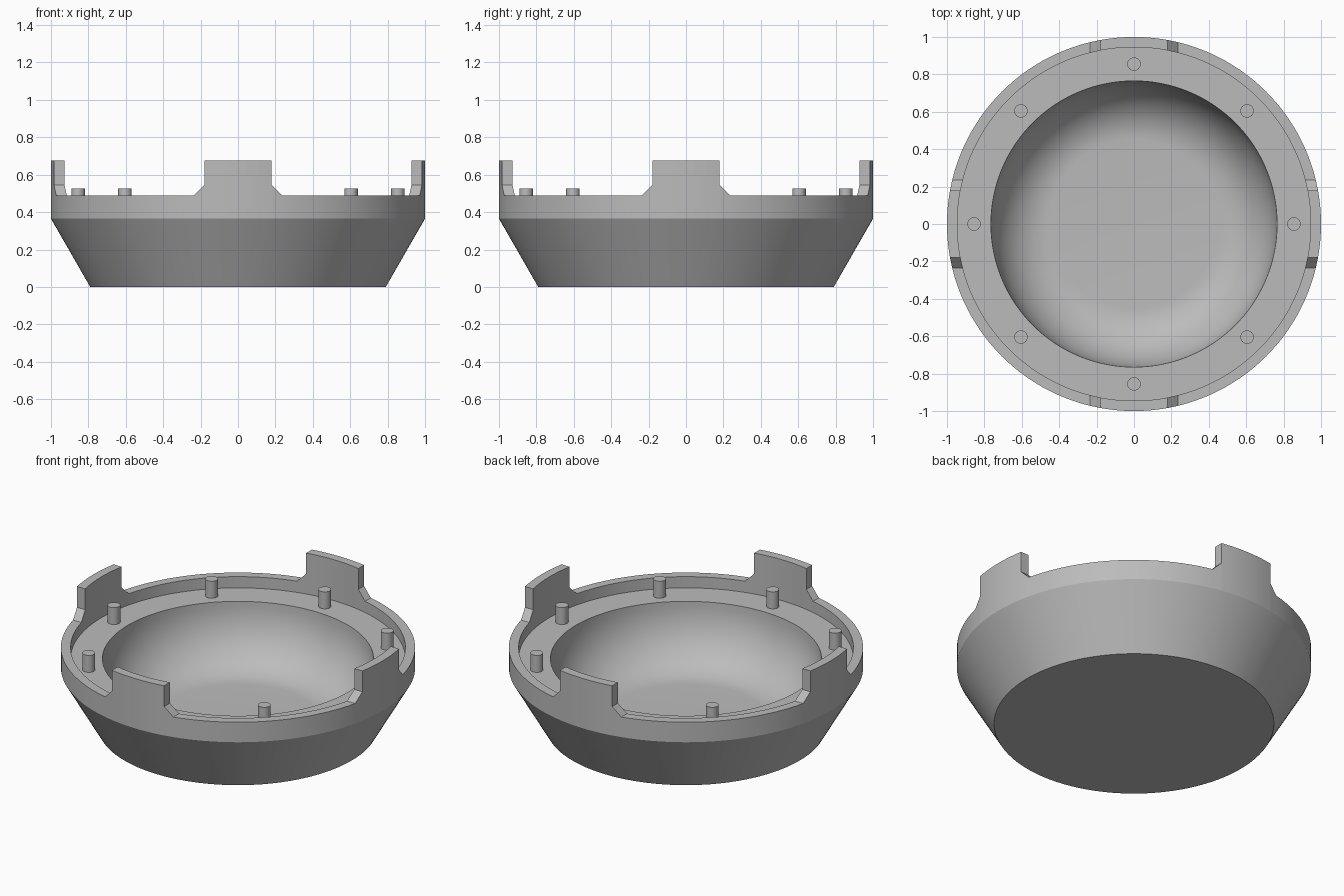
import bpy, bmesh
from math import sin, cos, pi, asin

if "Cube" in bpy.data.objects:
    bpy.data.objects.remove(bpy.data.objects["Cube"], do_unlink=True)

grey = bpy.data.materials.new("Light grey")
grey.use_nodes = True
colour = (0.5, 0.5, 0.5, 1)
grey.diffuse_color = colour
grey.node_tree.nodes["Principled BSDF"].inputs["Base Color"].default_value = colour

R, INNER, LEDGE, RIM, TAB = 1.0, 0.945, 0.42, 0.49, 0.675
HALF, FLARE = 0.18, 0.235
HOLE, FLOOR_R, FLOOR = 0.765, 0.45, 0.05


def finish(bm, name):
    bmesh.ops.recalc_face_normals(bm, faces=bm.faces)
    mesh = bpy.data.meshes.new(name)
    bm.to_mesh(mesh)
    bm.free()
    ob = bpy.data.objects.new(name, mesh)
    bpy.context.collection.objects.link(ob)
    mesh.materials.append(grey)
    bpy.ops.object.select_all(action="DESELECT")
    ob.select_set(True)
    bpy.context.view_layer.objects.active = ob
    bpy.ops.object.shade_smooth_by_angle(angle=pi * 25 / 180)
    return ob


# Columns for one quarter: a tab with flared feet, then plain rim.
# Each column is (angle on inside, angle on outside, top height).
tab = [(-FLARE, RIM), (-HALF, RIM + FLARE - HALF)]
tab += [(HALF * (i / 5 - 1), TAB) for i in range(11)]
tab += [(HALF, RIM + FLARE - HALF), (FLARE, RIM)]
quarter = [(asin(x / INNER), asin(x / R), z) for x, z in tab]
a_in, a_out = quarter[-1][:2]
STEPS = 24
for i in range(1, STEPS):
    t = i / STEPS
    quarter.append((a_in + t * (pi / 2 - 2 * a_in),
                    a_out + t * (pi / 2 - 2 * a_out), RIM))
columns = [(a + q * pi / 2, b + q * pi / 2, z)
           for q in range(4) for a, b, z in quarter]

# Bowl shell: rounded hollow, ledge, raised rim with tabs, tapered outside
ARC = 14
hollow = [(FLOOR_R + (HOLE - FLOOR_R) * sin(i * pi / 2 / ARC),
           LEDGE - (LEDGE - FLOOR) * cos(i * pi / 2 / ARC)) for i in range(ARC + 1)]
bm = bmesh.new()
rings = []
for a, b, top in columns:
    inside = hollow + [(INNER, LEDGE), (INNER, top)]
    outside = [(R, top), (R, 0.365), (0.79, 0)]
    points = [(r, a, z) for r, z in inside] + [(r, b, z) for r, z in outside]
    rings.append([bm.verts.new((r * cos(t), r * sin(t), z)) for r, t, z in points])
for k, one in enumerate(rings):
    two = rings[(k + 1) % len(rings)]
    for j in range(len(one) - 1):
        bm.faces.new((one[j], two[j], two[j + 1], one[j + 1]))
bmesh.ops.remove_doubles(bm, verts=bm.verts, dist=1e-5)
loose = [e for e in bm.edges if e.is_boundary]
bmesh.ops.holes_fill(bm, edges=loose, sides=0)
finish(bm, "bowl_shell")

# Locating pins standing on the ledge
for i in range(8):
    t = i * pi / 4
    bm = bmesh.new()
    bmesh.ops.create_cone(bm, cap_ends=True, segments=24, radius1=0.036,
                          radius2=0.036, depth=0.115)
    bmesh.ops.translate(bm, verts=bm.verts,
                        vec=(0.855 * cos(t), 0.855 * sin(t), 0.468))
    finish(bm, f"pin_{i + 1}")
